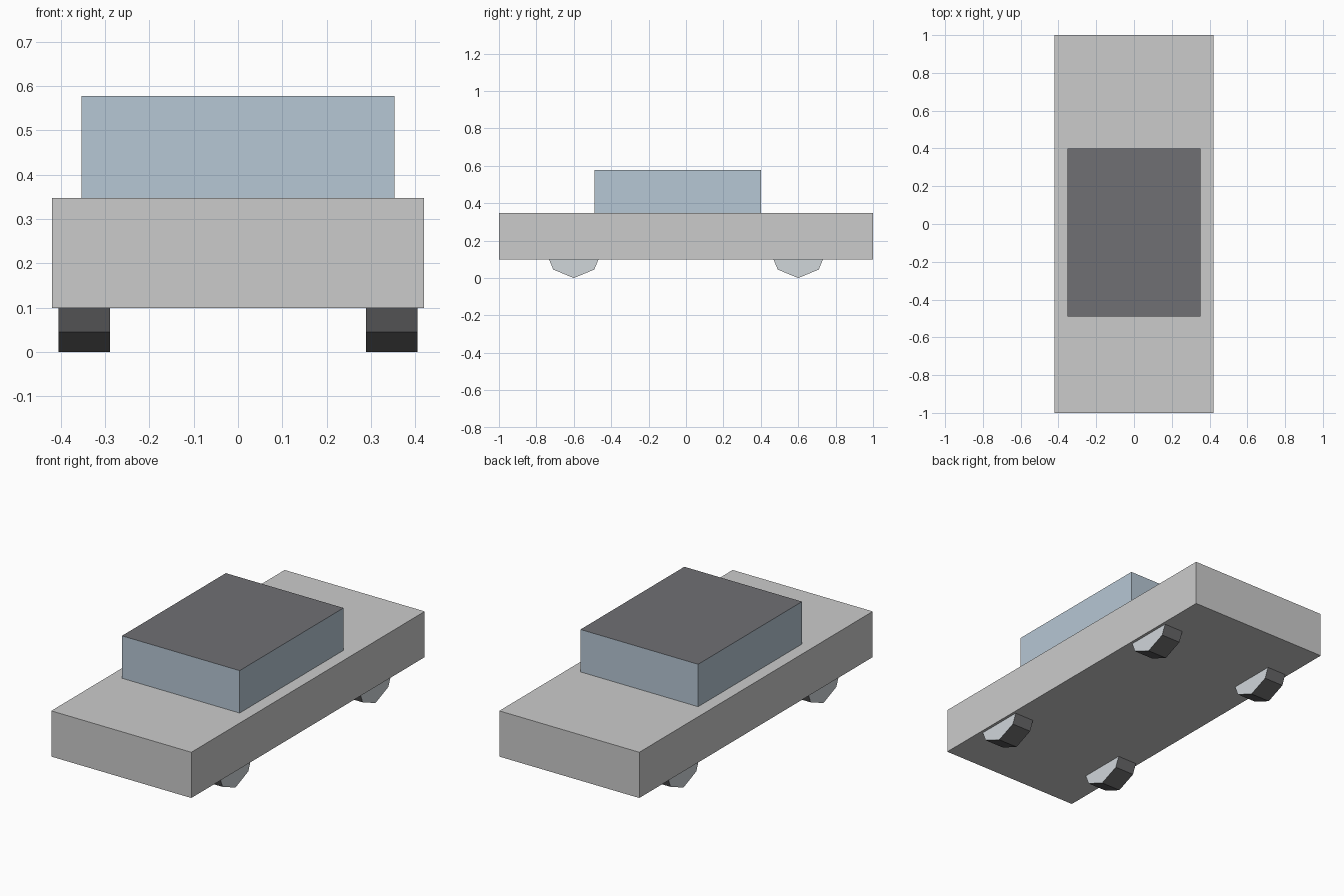
import bpy, bmesh, math
from mathutils import Matrix

if "Cube" in bpy.data.objects:
    bpy.data.objects.remove(bpy.data.objects["Cube"])


def material(name, rgb):
    mat = bpy.data.materials.new(name)
    mat.diffuse_color = (*rgb, 1.0)
    mat.use_nodes = True
    mat.node_tree.nodes["Principled BSDF"].inputs["Base Color"].default_value = mat.diffuse_color
    return mat


GLASS = material("glass_blue", (0.47, 0.57, 0.66))
ROOF = material("roof_black", (0.16, 0.16, 0.175))
TYRE = material("tyre_black", (0.14, 0.14, 0.145))
HUB = material("hub_grey", (0.63, 0.67, 0.70))


def finish(name, bm, mats=()):
    mesh = bpy.data.meshes.new(name)
    bm.to_mesh(mesh)
    bm.free()
    for mat in mats:
        mesh.materials.append(mat)
    obj = bpy.data.objects.new(name, mesh)
    bpy.context.collection.objects.link(obj)
    return obj


def box(lo, hi):
    bm = bmesh.new()
    size = [b - a for a, b in zip(lo, hi)]
    mid = [(a + b) / 2 for a, b in zip(lo, hi)]
    bmesh.ops.create_cube(bm, size=1, matrix=Matrix.Translation(mid) @ Matrix.Diagonal((*size, 1)))
    bm.normal_update()
    return bm


# Body slab
finish("body", box((-0.42, -1.0, 0.10), (0.42, 1.0, 0.348)))

# Cabin: glass sides, dark roof on the upper face
cabin = box((-0.353, -0.49, 0.348), (0.353, 0.40, 0.578))
for face in cabin.faces:
    face.material_index = 1 if face.normal.z > 0.5 else 0
finish("cabin", cabin, (GLASS, ROOF))


# Eight-sided wheels with a corner pointing down, half sunk into the body
def wheel(name, x, y, radius=0.155, width=0.116):
    bm = bmesh.new()
    place = Matrix.Translation((x, y, radius)) @ Matrix.Rotation(math.pi / 2, 4, 'Y')
    bmesh.ops.create_cone(bm, cap_ends=True, segments=8, radius1=radius,
                          radius2=radius, depth=width, matrix=place)
    bm.normal_update()
    for face in bm.faces:
        face.material_index = 1 if abs(face.normal.x) > 0.5 else 0
    finish(name, bm, (TYRE, HUB))


for end, y in (("front", -0.6), ("rear", 0.6)):
    for side, x in (("left", -0.347), ("right", 0.347)):
        wheel(f"{end}_{side}_wheel", x, y)
